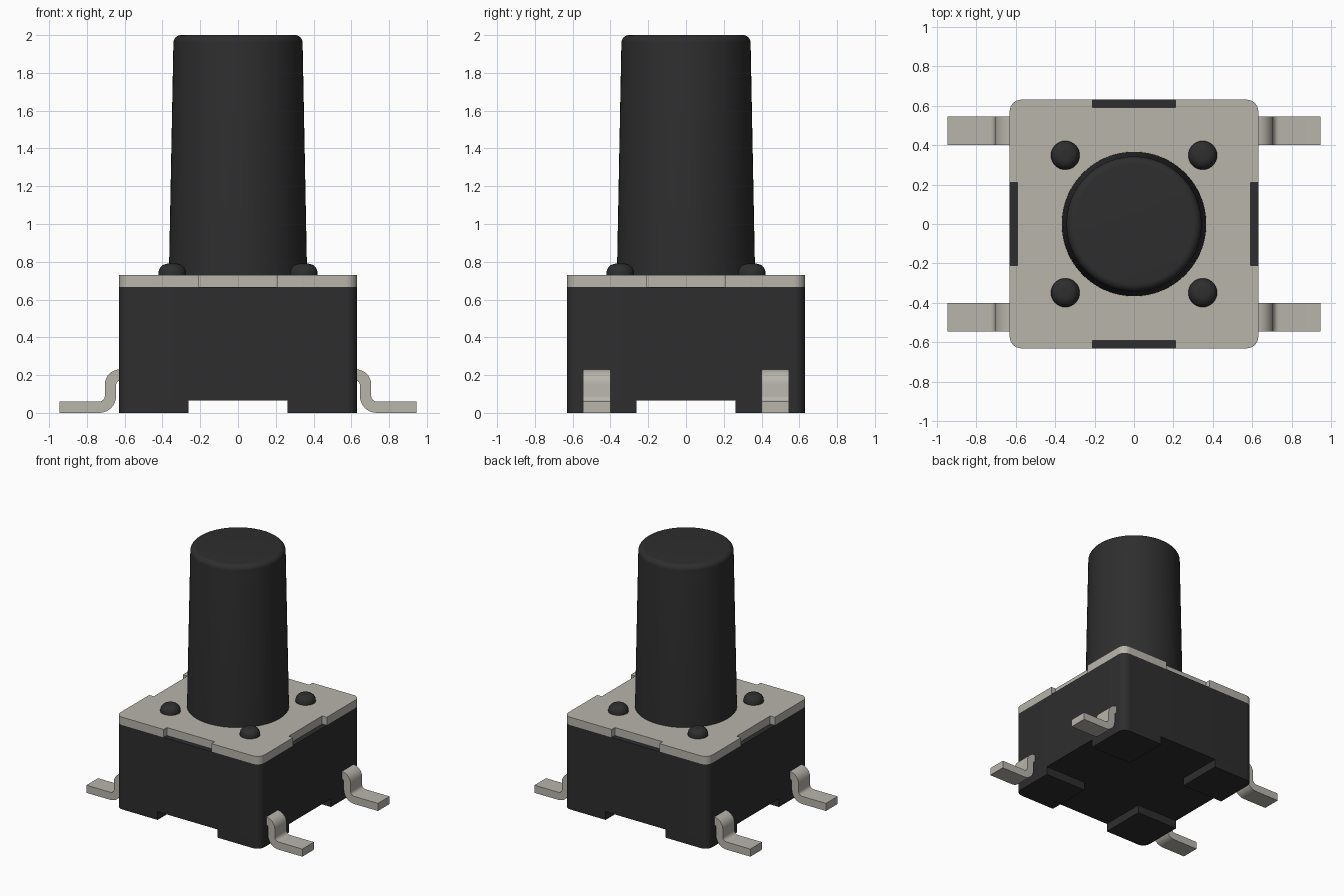
import bpy, bmesh, math
from mathutils import Matrix

cube = bpy.data.objects.get("Cube")
if cube:
    bpy.data.objects.remove(cube, do_unlink=True)


def material(name, rgb):
    m = bpy.data.materials.new(name)
    m.use_nodes = True
    m.diffuse_color = (*rgb, 1)
    m.node_tree.nodes["Principled BSDF"].inputs["Base Color"].default_value = (*rgb, 1)
    return m


BLACK = material("black plastic", (0.027, 0.027, 0.028))
METAL = material("tinned metal", (0.48, 0.46, 0.41))


def finish(bm, name, mat, angle=35):
    bmesh.ops.recalc_face_normals(bm, faces=bm.faces)
    me = bpy.data.meshes.new(name)
    bm.to_mesh(me)
    bm.free()
    ob = bpy.data.objects.new(name, me)
    me.materials.append(mat)
    bpy.context.collection.objects.link(ob)
    bpy.ops.object.select_all(action='DESELECT')
    ob.select_set(True)
    bpy.context.view_layer.objects.active = ob
    bpy.ops.object.shade_smooth_by_angle(angle=math.radians(angle))
    return ob


def prism(name, outline, z0, z1, mat):
    bm = bmesh.new()
    f = bm.faces.new([bm.verts.new((x, y, z0)) for x, y in outline])
    ext = bmesh.ops.extrude_face_region(bm, geom=[f])["geom"]
    bmesh.ops.translate(bm, vec=(0, 0, z1 - z0),
                        verts=[v for v in ext if isinstance(v, bmesh.types.BMVert)])
    return finish(bm, name, mat)


def arc(cx, cy, r, a0, a1, n=8):
    return [(cx + r * math.cos(math.radians(a0 + (a1 - a0) * i / n)),
             cy + r * math.sin(math.radians(a0 + (a1 - a0) * i / n))) for i in range(n + 1)]


def turn(points, k):
    """Rotate 2D points by k quarter turns."""
    for _ in range(k):
        points = [(-y, x) for x, y in points]
    return points


def lathe(name, profile, x, y, mat, steps=64):
    bm = bmesh.new()
    verts = [bm.verts.new((r, 0, z)) for r, z in profile]
    edges = [bm.edges.new(p) for p in zip(verts, verts[1:])]
    bmesh.ops.spin(bm, geom=verts + edges, cent=(0, 0, 0), axis=(0, 0, 1),
                   angle=2 * math.pi, steps=steps, use_duplicate=False)
    bmesh.ops.remove_doubles(bm, verts=bm.verts, dist=1e-5)
    bmesh.ops.translate(bm, vec=(x, y, 0), verts=bm.verts)
    return finish(bm, name, mat)


H, R = 0.63, 0.06              # half width and corner radius of the housing
BODY_TOP, CAP_TOP = 0.667, 0.73
GAP, FOOT = 0.263, 0.065       # underside channels
corner = arc(H - R, H - R, R, 0, 90)

# Housing block with four corner feet
prism("housing", sum((turn(corner, k) for k in range(4)), []), FOOT, BODY_TOP, BLACK)
for k in range(4):
    prism("housing_foot", turn([(GAP, GAP), (H, GAP)] + corner + [(GAP, H)], k), 0, FOOT, BLACK)

# Metal cover plate with a shallow notch in each side
N, D = 0.21, 0.04
side = [(H - D, -N), (H - D, N), (H, N)] + corner + [(N, H)]
prism("cover_plate", sum((turn(side, k) for k in range(4)), []), BODY_TOP, CAP_TOP, METAL)

# Tapered plunger with a rounded top edge
lathe("plunger", [(0, CAP_TOP - 0.01), (0.366, CAP_TOP - 0.01)]
      + arc(0.302, 1.96, 0.04, 0, 90) + [(0, 2.0)], 0, 0, BLACK, 96)

# Domed rivets
for sx in (-1, 1):
    for sy in (-1, 1):
        lathe("rivet", [(0, CAP_TOP - 0.01), (0.073, CAP_TOP - 0.01), (0.073, 0.74)]
              + arc(0.023, 0.74, 0.05, 0, 90) + [(0, 0.79)], sx * 0.348, sy * 0.348, BLACK, 32)

# Bent gull-wing terminals
T = 0.03
outer = ([(0.945, 2 * T)] + arc(0.735, 0.09, 0.06 - T, 270, 180)
         + arc(0.625, 0.15, 0.05 + T, 0, 90) + [(0.58, 0.23)])
inner = ([(0.58, 0.17)] + arc(0.625, 0.15, 0.05 - T, 90, 0)
         + arc(0.735, 0.09, 0.06 + T, 180, 270) + [(0.945, 0)])
for k in range(2):
    for y in (-0.473, 0.473):
        bm = bmesh.new()
        f = bm.faces.new([bm.verts.new((x, y - 0.0725, z)) for x, z in outer + inner])
        ext = bmesh.ops.extrude_face_region(bm, geom=[f])["geom"]
        bmesh.ops.translate(bm, vec=(0, 0.145, 0),
                            verts=[v for v in ext if isinstance(v, bmesh.types.BMVert)])
        bmesh.ops.rotate(bm, cent=(0, 0, 0), matrix=Matrix.Rotation(math.pi * k, 3, 'Z'),
                         verts=bm.verts)
        finish(bm, "terminal", METAL)
